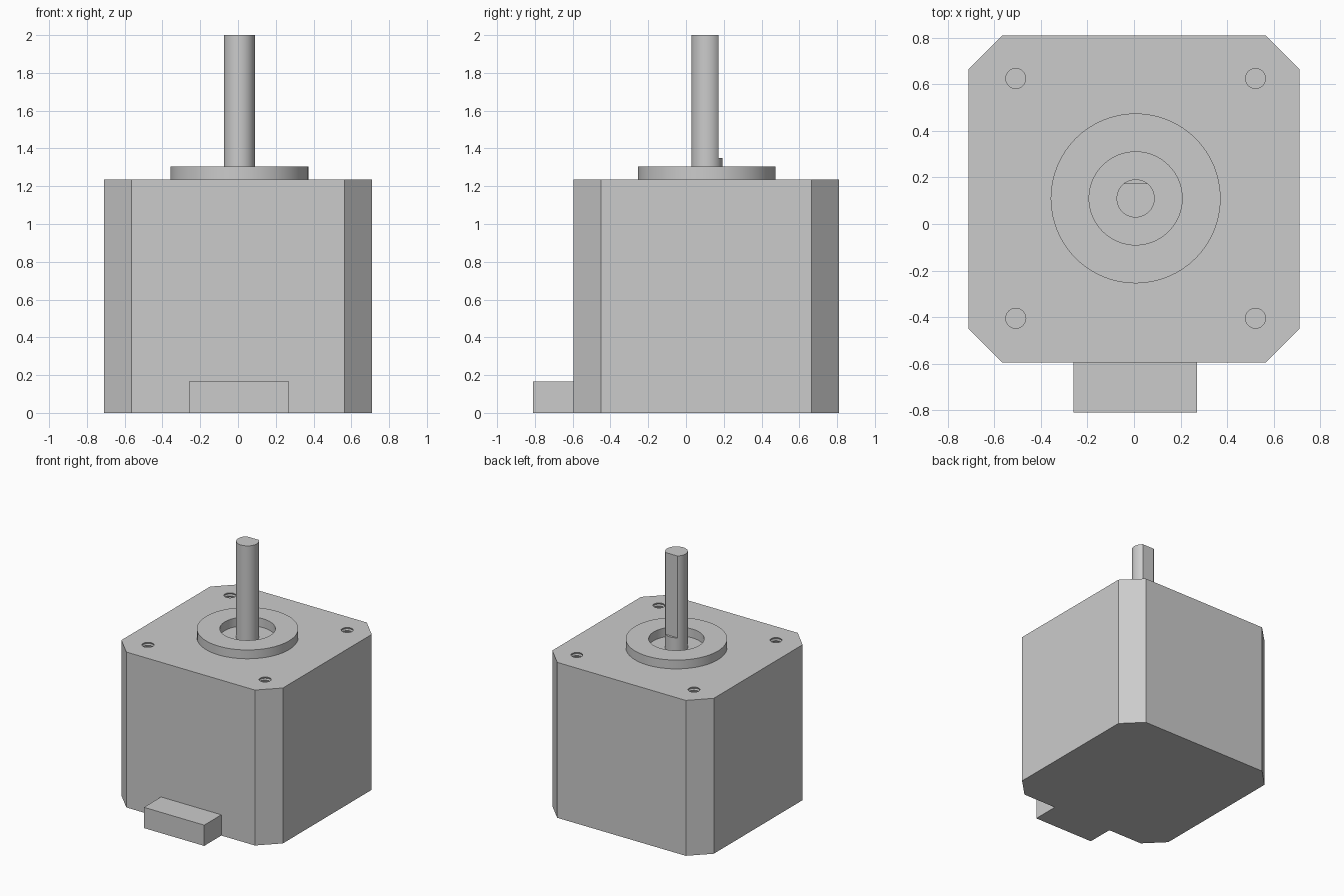
import bpy, bmesh, math

if "Cube" in bpy.data.objects:
    bpy.data.objects.remove(bpy.data.objects["Cube"], do_unlink=True)

grey = bpy.data.materials.new("plain_grey")
grey.use_nodes = True
grey.diffuse_color = (0.6, 0.6, 0.6, 1)
grey.node_tree.nodes["Principled BSDF"].inputs["Base Color"].default_value = grey.diffuse_color

TOP = 1.235
AXIS = (0.007, 0.11)


def finish(name, bm, smooth=False):
    """Turn a bmesh into a coloured object."""
    bmesh.ops.recalc_face_normals(bm, faces=bm.faces)
    mesh = bpy.data.meshes.new(name)
    bm.to_mesh(mesh)
    bm.free()
    mesh.materials.append(grey)
    obj = bpy.data.objects.new(name, mesh)
    bpy.context.collection.objects.link(obj)
    if smooth:
        shade(obj)
    return obj


def shade(obj):
    bpy.ops.object.select_all(action="DESELECT")
    obj.select_set(True)
    bpy.context.view_layer.objects.active = obj
    bpy.ops.object.shade_smooth_by_angle(angle=math.radians(30))


def prism(name, outline, z0, z1):
    bm = bmesh.new()
    base = bm.faces.new([bm.verts.new((x, y, z0)) for x, y in outline])
    up = bmesh.ops.extrude_face_region(bm, geom=[base], use_keep_orig=True)
    bmesh.ops.translate(bm, vec=(0, 0, z1 - z0),
                        verts=[v for v in up["geom"] if isinstance(v, bmesh.types.BMVert)])
    return finish(name, bm)


def box(name, x0, x1, y0, y1, z0, z1):
    return prism(name, [(x0, y0), (x1, y0), (x1, y1), (x0, y1)], z0, z1)


def lathe(bm, profile, centre, sides):
    """Spin a profile of (radius, height) points round a vertical axis."""
    verts = [bm.verts.new((centre[0] + r, centre[1], z)) for r, z in profile]
    edges = [bm.edges.new(pair) for pair in zip(verts, verts[1:])]
    bmesh.ops.spin(bm, geom=verts + edges, cent=(*centre, 0), axis=(0, 0, 1),
                   angle=math.tau, steps=sides)
    bmesh.ops.remove_doubles(bm, verts=bm.verts, dist=0.0003)


def cut(obj, cutter):
    """Subtract the cutter, apply the result and drop the cutter."""
    cutter.hide_render = True
    mod = obj.modifiers.new("cut", "BOOLEAN")
    mod.operation, mod.solver, mod.object = "DIFFERENCE", "EXACT", cutter
    bpy.ops.object.select_all(action="DESELECT")
    bpy.context.view_layer.objects.active = obj
    obj.select_set(True)
    bpy.ops.object.modifier_apply(modifier=mod.name)
    bpy.data.objects.remove(cutter, do_unlink=True)


# Octagonal motor body
w, y0, y1, c = 0.71, -0.595, 0.81, 0.145
body = prism("motor_body", [
    (c - w, y0), (w - c, y0), (w, y0 + c), (w, y1 - c),
    (w - c, y1), (c - w, y1), (-w, y1 - c), (-w, y0 + c)], 0, TOP)

# Four threaded screw holes in the top face
bottom = TOP - 0.15
thread = [(0, bottom)]
thread += [(0.043 + 0.005 * (i % 2), bottom + 0.0125 * i) for i in range(13)]
thread += [(0.043, TOP + 0.02), (0, TOP + 0.02)]
bm = bmesh.new()
for sx in (-1, 1):
    for sy in (-1, 1):
        lathe(bm, thread, (AXIS[0] + sx * 0.515, AXIS[1] + sy * 0.515), 24)
cut(body, finish("screw_hole_cutter", bm))

# Raised pilot ring round the shaft
bm = bmesh.new()
lathe(bm, [(0.2, TOP), (0.2, 1.305), (0.365, 1.305), (0.365, TOP), (0.2, TOP)], AXIS, 64)
finish("pilot_ring", bm, smooth=True)

# Output shaft with a flat on its back
bm = bmesh.new()
lathe(bm, [(0, TOP), (0.082, TOP), (0.082, 2), (0, 2)], AXIS, 40)
shaft = finish("output_shaft", bm)
cut(shaft, box("shaft_flat_cutter", -0.2, 0.2, 0.173, 0.4, 1.35, 2.1))
shade(shaft)

# Wiring connector at the foot of the front
box("wiring_connector", -0.26, 0.27, -0.81, y0, 0, 0.165)
